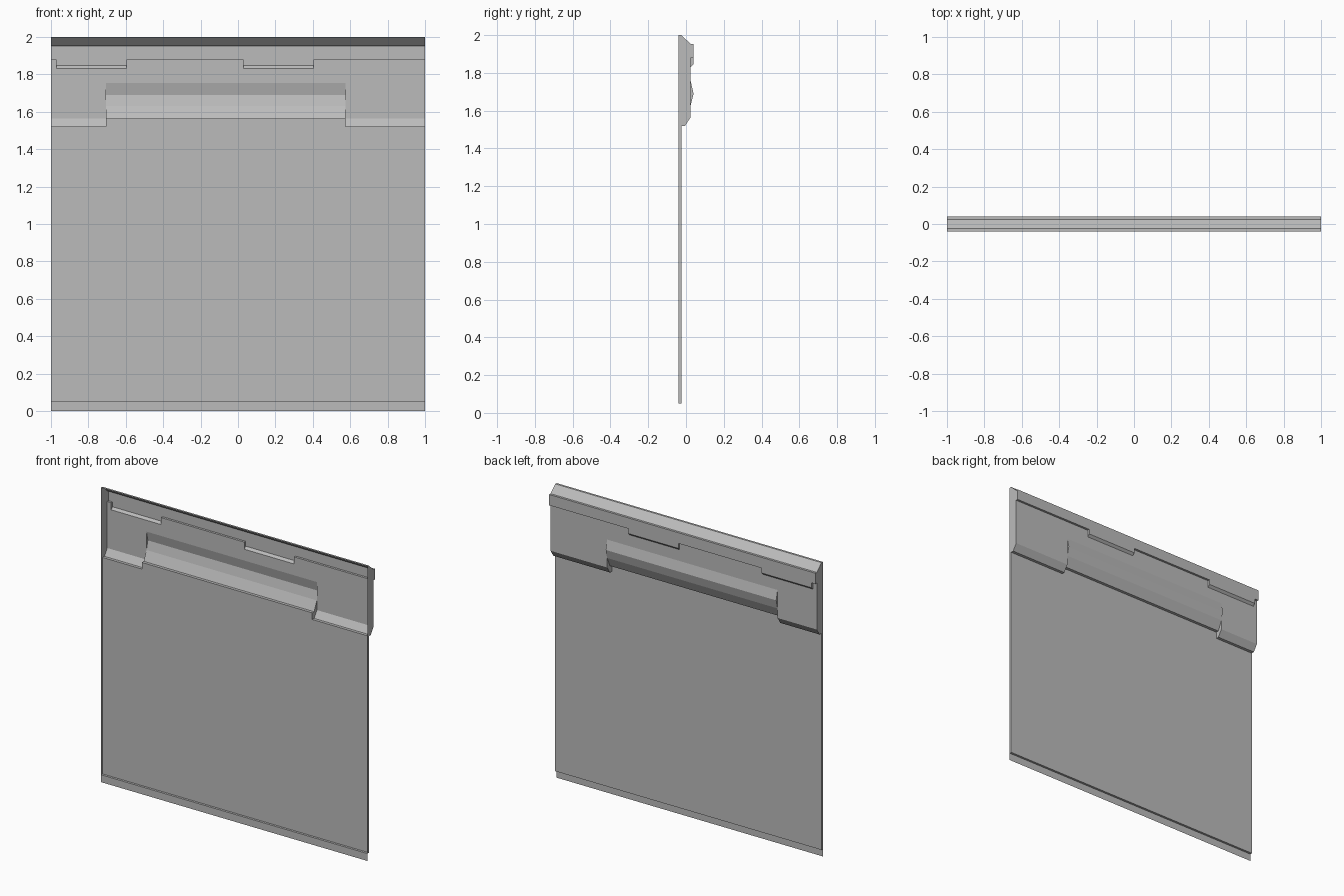
import bpy
import bmesh

if "Cube" in bpy.data.objects:
    bpy.data.objects.remove(bpy.data.objects["Cube"])

grey = bpy.data.materials.new("plain grey")
grey.diffuse_color = (0.5, 0.5, 0.5, 1)
grey.use_nodes = True
grey.node_tree.nodes["Principled BSDF"].inputs["Base Color"].default_value = grey.diffuse_color

# Depth levels of the pressed sheet
FRONT, SHEET, BODY, LIP = -0.04, -0.025, 0.025, 0.04


def strip(bm, x0, x1, profile):
    """Sweep an open (y, z) profile, listed from top to bottom, along x."""
    rows = [[bm.verts.new((x, y, z)) for x in (x0, x1)] for y, z in profile]
    for a, b in zip(rows, rows[1:]):
        bm.faces.new((a[0], a[1], b[1], b[0]))


def wall(bm, x, outline, side):
    """Flat wall across x, facing the given side (-1 or 1)."""
    pts = outline if side < 0 else outline[::-1]
    bm.faces.new([bm.verts.new((x, y, z)) for y, z in pts])


def finish(bm, name):
    bmesh.ops.remove_doubles(bm, verts=bm.verts, dist=0.0002)
    mesh = bpy.data.meshes.new(name)
    bm.to_mesh(mesh)
    bm.free()
    mesh.materials.append(grey)
    bpy.context.collection.objects.link(bpy.data.objects.new(name, mesh))


# Large thin panel with returned sides and a bottom flange
bm = bmesh.new()
strip(bm, -1, 1, [(SHEET, 1.52), (SHEET, 0.05), (FRONT, 0.05), (FRONT, 0)])
for s in (-1, 1):
    wall(bm, s, [(FRONT, 1.52), (SHEET, 1.52), (SHEET, 0.05), (FRONT, 0.05)], s)
finish(bm, "panel")

# Upper housing: sloped top, then a lip with two deeper tabs
MID = 1.80
top = [(FRONT, 2.0), (SHEET, 2.0), (BODY, 1.953), (LIP, 1.953)]
plain = top + [(LIP, 1.88), (BODY, 1.88), (BODY, MID)]
tabbed = top + [(LIP, 1.847), (BODY, 1.832), (BODY, MID)]
tab_end = [(BODY, 1.88), (LIP, 1.88), (LIP, 1.847), (BODY, 1.832)]
bm = bmesh.new()
x = -1
for left, right in ((-0.97, -0.595), (0.03, 0.405)):
    strip(bm, x, left, plain)
    strip(bm, left, right, tabbed)
    wall(bm, left, tab_end, -1)
    wall(bm, right, tab_end, 1)
    x = right
strip(bm, x, 1, plain)
for s in (-1, 1):
    wall(bm, s, plain + [(FRONT, MID)], s)
finish(bm, "top_housing")

# Lower housing on both sides of the handle, with a chamfered bottom
H0, H1 = -0.705, 0.575
lower = [(BODY, MID), (BODY, 1.565), (-0.005, 1.52), (SHEET, 1.52)]
bm = bmesh.new()
strip(bm, -1, H0, lower)
strip(bm, H1, 1, lower)
for s in (-1, 1):
    wall(bm, s, [(FRONT, MID)] + lower + [(FRONT, 1.52)], s)
finish(bm, "lower_housing")

# Handle: shallow ridge above an undercut finger recess
ridge = [(BODY, 1.755), (LIP, 1.69), (BODY, 1.63)]
recess = [(-0.005, 1.565), (SHEET, 1.565)]
bm = bmesh.new()
strip(bm, H0, H1, [(BODY, MID)] + ridge + recess + [(SHEET, 1.52)])
for x, s in ((H0, -1), (H1, 1)):
    wall(bm, x, ridge, s)
    wall(bm, x, [(BODY, 1.63)] + lower[1:] + recess[::-1], -s)
finish(bm, "handle")
